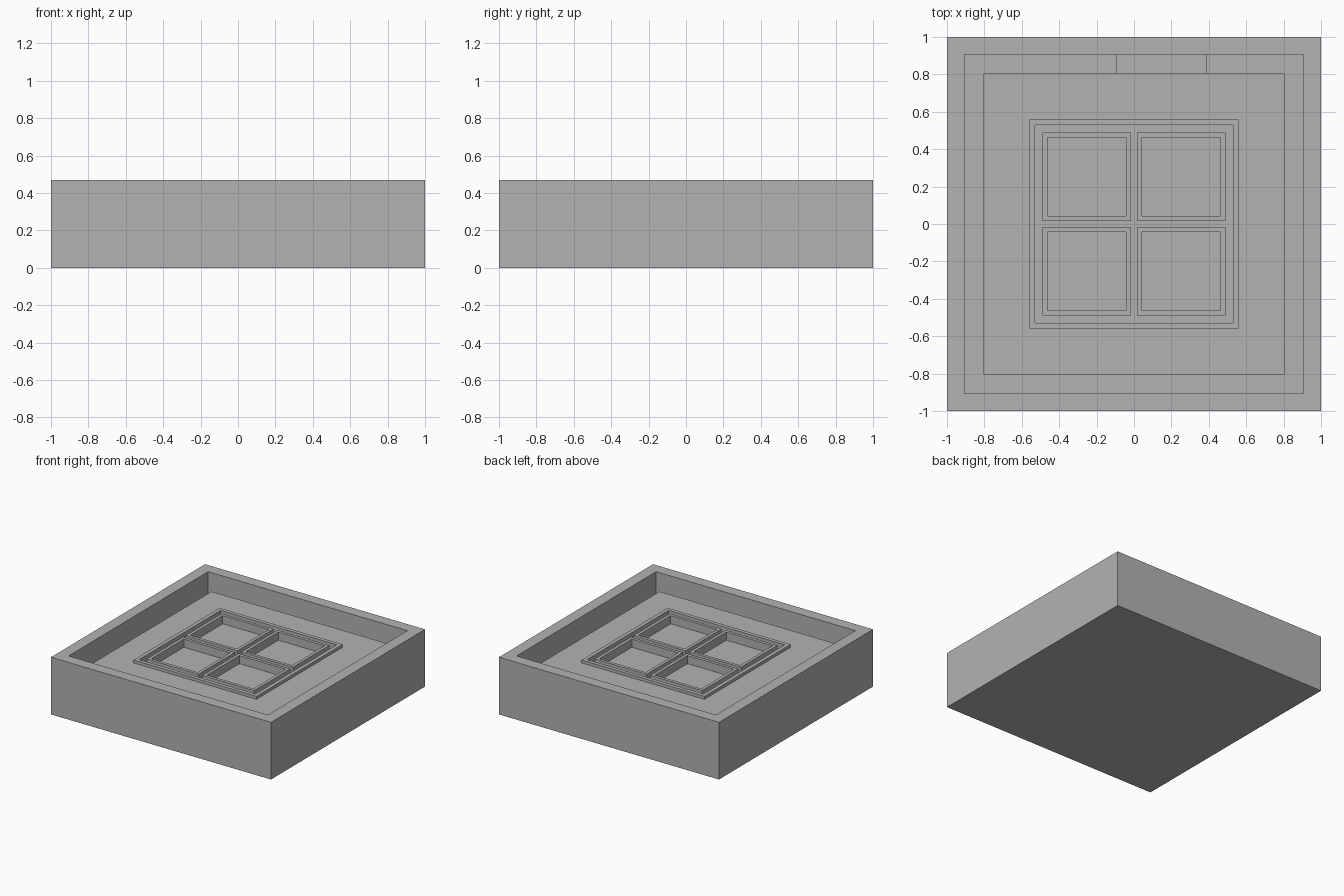
import bpy
import bmesh

cube = bpy.data.objects.get("Cube")
if cube:
    bpy.data.objects.remove(cube, do_unlink=True)

grey = bpy.data.materials.new("plain_grey")
grey.use_nodes = True
colour = (0.45, 0.45, 0.45, 1)
grey.diffuse_color = colour
grey.node_tree.nodes["Principled BSDF"].inputs["Base Color"].default_value = colour

RIM, FLOOR, BED, FRAME, POCKET = 0.47, 0.10, 0.373, 0.397, 0.33


def stepped_square(name, steps, centre=(0, 0), cap_end=True, closed=False, scale=(1, 1)):
    """Join square loops given as (half width, height) into one surface."""
    bm = bmesh.new()
    loops = []
    for half, z in steps:
        loops.append([bm.verts.new((centre[0] + sx * half * scale[0],
                                    centre[1] + sy * half * scale[1], z))
                      for sx, sy in ((-1, -1), (1, -1), (1, 1), (-1, 1))])
    pairs = list(zip(loops, loops[1:]))
    if closed:
        pairs.append((loops[-1], loops[0]))
    else:
        bm.faces.new(loops[0][::-1])
        if cap_end:
            bm.faces.new(loops[-1])
    for low, high in pairs:
        for i in range(4):
            j = (i + 1) % 4
            bm.faces.new((low[i], low[j], high[j], high[i]))
    bmesh.ops.recalc_face_normals(bm, faces=bm.faces)
    mesh = bpy.data.meshes.new(name)
    bm.to_mesh(mesh)
    bm.free()
    mesh.materials.append(grey)
    obj = bpy.data.objects.new(name, mesh)
    bpy.context.collection.objects.link(obj)
    return obj


# Open tray with a thick wall
stepped_square("tray", [(1, 0), (1, RIM), (0.906, RIM), (0.906, FLOOR)])

# Raised bed with a bordered central recess
stepped_square("raised_bed", [(0.804, FLOOR), (0.804, BED), (0.559, BED),
                              (0.559, FRAME), (0.528, FRAME), (0.528, POCKET)])

# Four thin square frames standing in the recess
outer, inner = 0.2355, 0.21
middle = 0.2525
for side, sx in (("left", 1), ("right", -1)):
    for end, sy in (("front", -1), ("back", 1)):
        stepped_square(f"{end}_{side}_cell_frame",
                       [(outer, POCKET), (outer, FRAME), (inner, FRAME), (inner, POCKET)],
                       (sx * middle, sy * middle), closed=True)

# Low bridge across the rear channel
stepped_square("channel_bridge", [(1, FLOOR), (1, 0.2)], (0.147, 0.855), scale=(0.241, 0.051))
